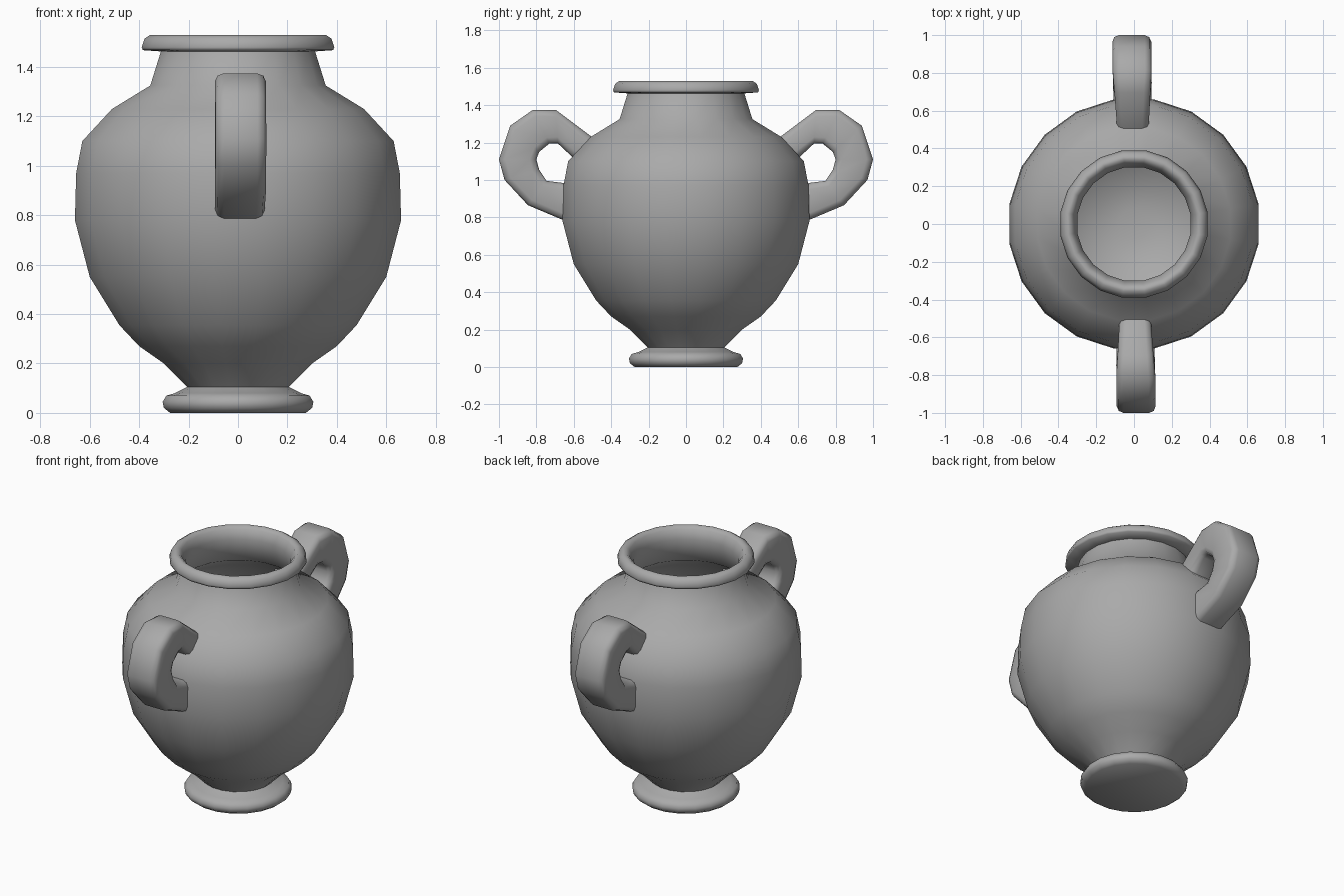
import bpy, bmesh, math
from mathutils import Vector

cube = bpy.data.objects.get("Cube")
if cube:
    bpy.data.objects.remove(cube, do_unlink=True)

SIDES = 20
FLAT = math.cos(math.pi / SIDES)

clay = bpy.data.materials.new("grey clay")
clay.use_nodes = True
clay.diffuse_color = (0.4, 0.4, 0.4, 1)
clay.node_tree.nodes["Principled BSDF"].inputs["Base Color"].default_value = (0.4, 0.4, 0.4, 1)


def finish(bm, name, angle):
    bmesh.ops.recalc_face_normals(bm, faces=bm.faces)
    mesh = bpy.data.meshes.new(name)
    bm.to_mesh(mesh)
    bm.free()
    mesh.materials.append(clay)
    obj = bpy.data.objects.new(name, mesh)
    bpy.context.collection.objects.link(obj)
    bpy.ops.object.select_all(action='DESELECT')
    obj.select_set(True)
    bpy.context.view_layer.objects.active = obj
    bpy.ops.object.shade_smooth_by_angle(angle=math.radians(angle))
    return obj


def skin(bm, rings):
    """Join closed rings of points with quads and cap both ends."""
    loops = [[bm.verts.new(p) for p in ring] for ring in rings]
    for a, b in zip(loops, loops[1:]):
        n = len(a)
        for i in range(n):
            j = (i + 1) % n
            bm.faces.new((a[i], a[j], b[j], b[i]))
    bm.faces.new(loops[0])
    bm.faces.new(loops[-1])


def circle(radius, z):
    steps = [(i + 0.5) * math.tau / SIDES for i in range(SIDES)]
    r = radius / FLAT
    return [(r * math.cos(t), r * math.sin(t), z) for t in steps]


# Vase: foot, belly, neck and rim outside, then the hollow inside
outside = [(0.275, 0), (0.3, 0.02), (0.305, 0.045), (0.29, 0.07), (0.255, 0.08),
           (0.205, 0.105), (0.3, 0.2), (0.4, 0.27), (0.48, 0.355), (0.6, 0.55),
           (0.66, 0.78), (0.655, 0.97), (0.63, 1.1), (0.51, 1.23), (0.355, 1.325),
           (0.312, 1.463)]
rim = [(0.385, 1.468), (0.39, 1.48), (0.378, 1.515), (0.355, 1.53), (0.34, 1.53),
       (0.322, 1.515), (0.3, 1.46)]
inside = [(0.33, 1.315), (0.48, 1.215), (0.6, 1.08), (0.63, 0.78), (0.57, 0.56),
          (0.45, 0.37), (0.37, 0.29), (0.2, 0.2), (0.08, 0.18)]
bm = bmesh.new()
skin(bm, [circle(r, z) for r, z in outside + rim + inside])
finish(bm, "vase_body", 65)

# Handles: rounded rectangular section swept along outer and inner edge pairs (y, z)
outer = [(0.47, 1.21), (0.51, 1.235), (0.695, 1.374), (0.82, 1.374), (0.94, 1.29), (1.0, 1.11),
         (0.97, 1.0), (0.845, 0.865), (0.66, 0.787), (0.64, 0.78)]
inner = [(0.585, 1.1), (0.61, 1.125), (0.685, 1.195), (0.73, 1.195), (0.785, 1.15), (0.8, 1.11),
         (0.785, 1.055), (0.745, 0.995), (0.65, 0.983), (0.63, 0.98)]
half_widths = [0.085, 0.085, 0.095] + [0.103] * 5 + [0.1, 0.1]
BEVEL = 0.035


def section(out, inn, half, turn):
    o, i = Vector((0, *out)), Vector((0, *inn))
    along = (i - o).normalized()
    length = (i - o).length
    b = BEVEL
    corner = [(half - b, 0), (half - b * 0.3, b * 0.3), (half, b)]
    right = corner + [(x, length - d) for x, d in reversed(corner)]
    pts = right + [(-x, d) for x, d in reversed(right)]
    ring = []
    for x, d in pts:
        p = o + along * d
        x -= 0.012 * p.y          # handles lean slightly sideways
        ring.append((x * turn, p.y * turn, p.z))
    return ring


for name, turn in (("back_handle", 1), ("front_handle", -1)):
    bm = bmesh.new()
    skin(bm, [section(o, i, h, turn) for o, i, h in zip(outer, inner, half_widths)])
    finish(bm, name, 65)
